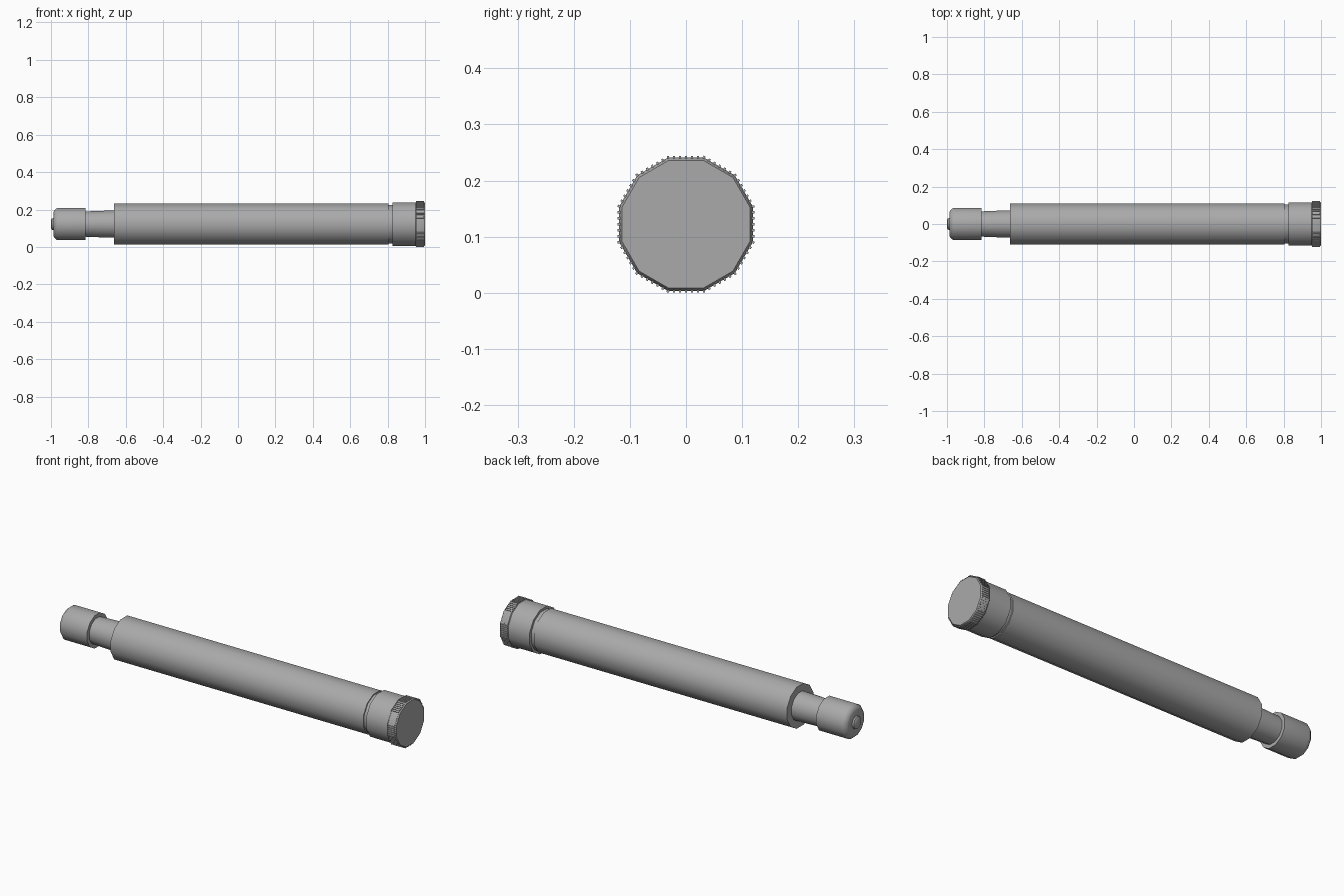
import bpy, bmesh, math
from mathutils import Matrix, Vector

cube = bpy.data.objects.get("Cube")
if cube:
    bpy.data.objects.remove(cube, do_unlink=True)

SIDES = 12
AXIS_Z = 0.122
HALF = math.pi / SIDES

grey = bpy.data.materials.new("plain grey metal")
grey.use_nodes = True
colour = (0.4, 0.4, 0.4, 1)
grey.diffuse_color = colour
grey.node_tree.nodes["Principled BSDF"].inputs["Base Color"].default_value = colour


def finish(name, bm):
    bmesh.ops.recalc_face_normals(bm, faces=bm.faces)
    mesh = bpy.data.meshes.new(name)
    bm.to_mesh(mesh)
    bm.free()
    mesh.materials.append(grey)
    obj = bpy.data.objects.new(name, mesh)
    bpy.context.collection.objects.link(obj)
    obj.location.z = AXIS_Z
    bpy.ops.object.select_all(action='DESELECT')
    obj.select_set(True)
    bpy.context.view_layer.objects.active = obj
    return obj


def turned(name, profile):
    """Twelve-sided part along x from (x, flat-to-centre radius) pairs."""
    bm = bmesh.new()
    rings = []
    for x, r in profile:
        r /= math.cos(HALF)
        angles = [HALF + 2 * HALF * i for i in range(SIDES)]
        rings.append([bm.verts.new((x, r * math.cos(a), r * math.sin(a))) for a in angles])
    for a, b in zip(rings, rings[1:]):
        for i in range(SIDES):
            j = (i + 1) % SIDES
            bm.faces.new((a[i], a[j], b[j], b[i]))
    bm.faces.new(rings[0])
    bm.faces.new(rings[-1])
    finish(name, bm)
    bpy.ops.object.shade_smooth_by_angle(angle=math.radians(35))


# Rounded plunger head with a small end nub
turned("plunger_head", [(-0.987, 0.062), (-0.983, 0.072), (-0.97, 0.084),
                        (-0.96, 0.086), (-0.816, 0.086)])
turned("end_nub", [(-1.0, 0.022), (-0.995, 0.03), (-0.98, 0.034)])

# Slim neck, flaring slightly towards the barrel
turned("neck", [(-0.83, 0.067), (-0.73, 0.071), (-0.65, 0.073)])

# Main barrel, shallow groove and end collar
turned("barrel", [(-0.663, 0.109), (0.805, 0.109)])
turned("groove", [(0.8, 0.103), (0.83, 0.103)])
turned("collar", [(0.826, 0.116), (0.95, 0.116)])
turned("end_cap", [(0.95, 0.116), (0.954, 0.119), (0.992, 0.119), (1.0, 0.114)])

# Fine gripping ridges round the end cap
bm = bmesh.new()
PER_SIDE = 6
flat = 2 * 0.119 * math.tan(HALF)
for side in range(SIDES):
    turn = Matrix.Rotation(2 * HALF * side, 4, 'X')
    for k in range(PER_SIDE):
        spot = Vector((0.973, flat * (k / PER_SIDE - 0.5), 0.1195))
        size = Matrix.Diagonal((0.044, 0.004, 0.005, 1))
        bmesh.ops.create_cube(bm, size=1, matrix=turn @ Matrix.Translation(spot) @ size)
finish("grip_ridges", bm)
